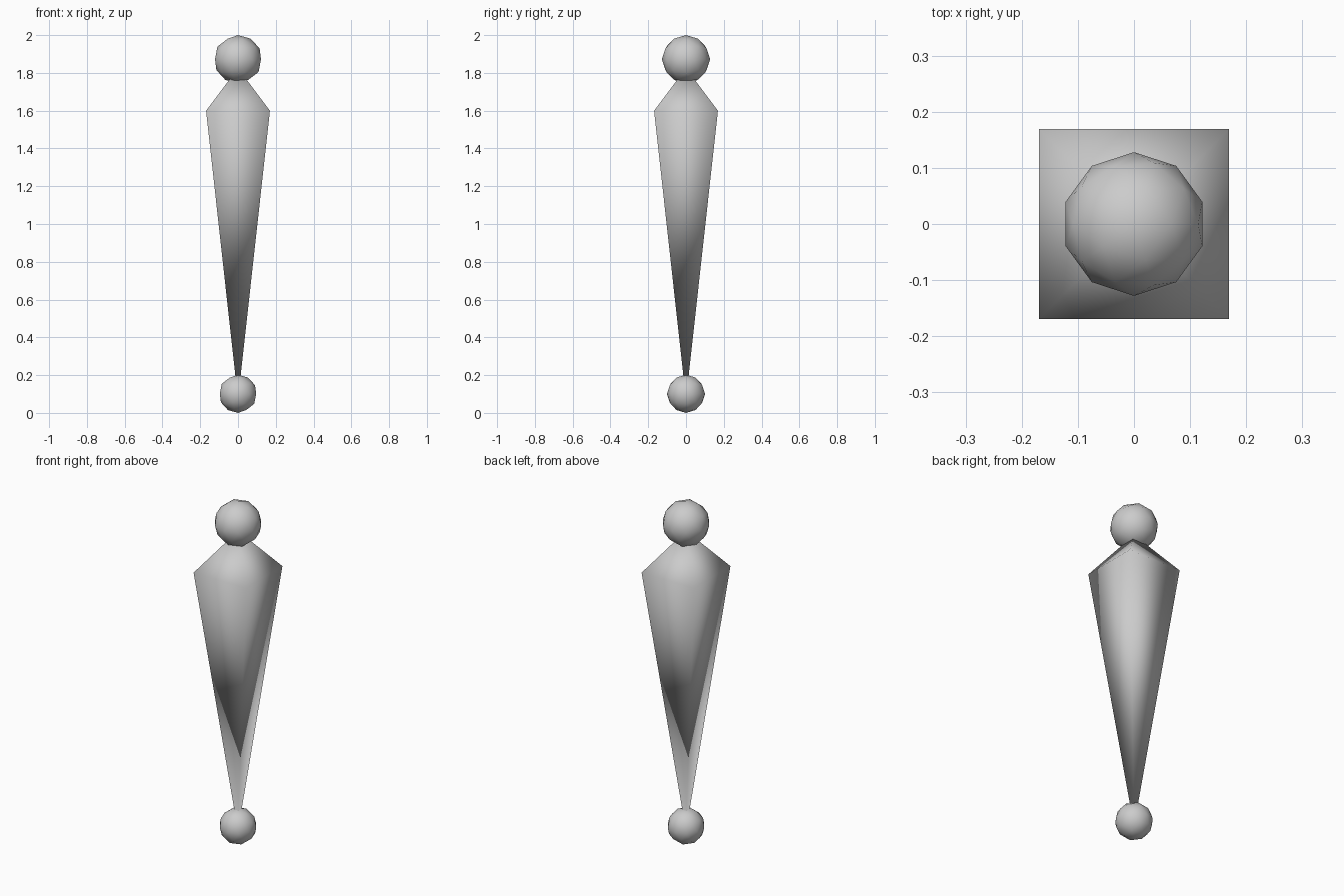
import bpy, bmesh

if "Cube" in bpy.data.objects:
    bpy.data.objects.remove(bpy.data.objects["Cube"])


def finish(bm, name):
    """Turn a bmesh into a smooth-shaded object."""
    bmesh.ops.recalc_face_normals(bm, faces=bm.faces[:])
    mesh = bpy.data.meshes.new(name)
    bm.to_mesh(mesh)
    bm.free()
    mesh.shade_smooth()
    obj = bpy.data.objects.new(name, mesh)
    bpy.context.collection.objects.link(obj)
    return obj


def ball(name, radius, z):
    bm = bmesh.new()
    bmesh.ops.create_icosphere(bm, subdivisions=2, radius=radius)
    bmesh.ops.translate(bm, verts=bm.verts[:], vec=(0, 0, z))
    return finish(bm, name)


# Joint balls at both ends
ball("top_joint", 0.128, 1.872)
ball("bottom_joint", 0.101, 0.101)

# Stretched eight-sided shaft: square shoulder ring joined to two tips
HALF, SHOULDER = 0.169, 1.6
bm = bmesh.new()
ring = [bm.verts.new((x * HALF, y * HALF, SHOULDER))
        for x, y in ((-1, -1), (1, -1), (1, 1), (-1, 1))]
for tip_z in (1.825, 0.07):
    tip = bm.verts.new((0, 0, tip_z))
    for i in range(4):
        bm.faces.new((ring[i], ring[(i + 1) % 4], tip))
finish(bm, "bone_shaft")
